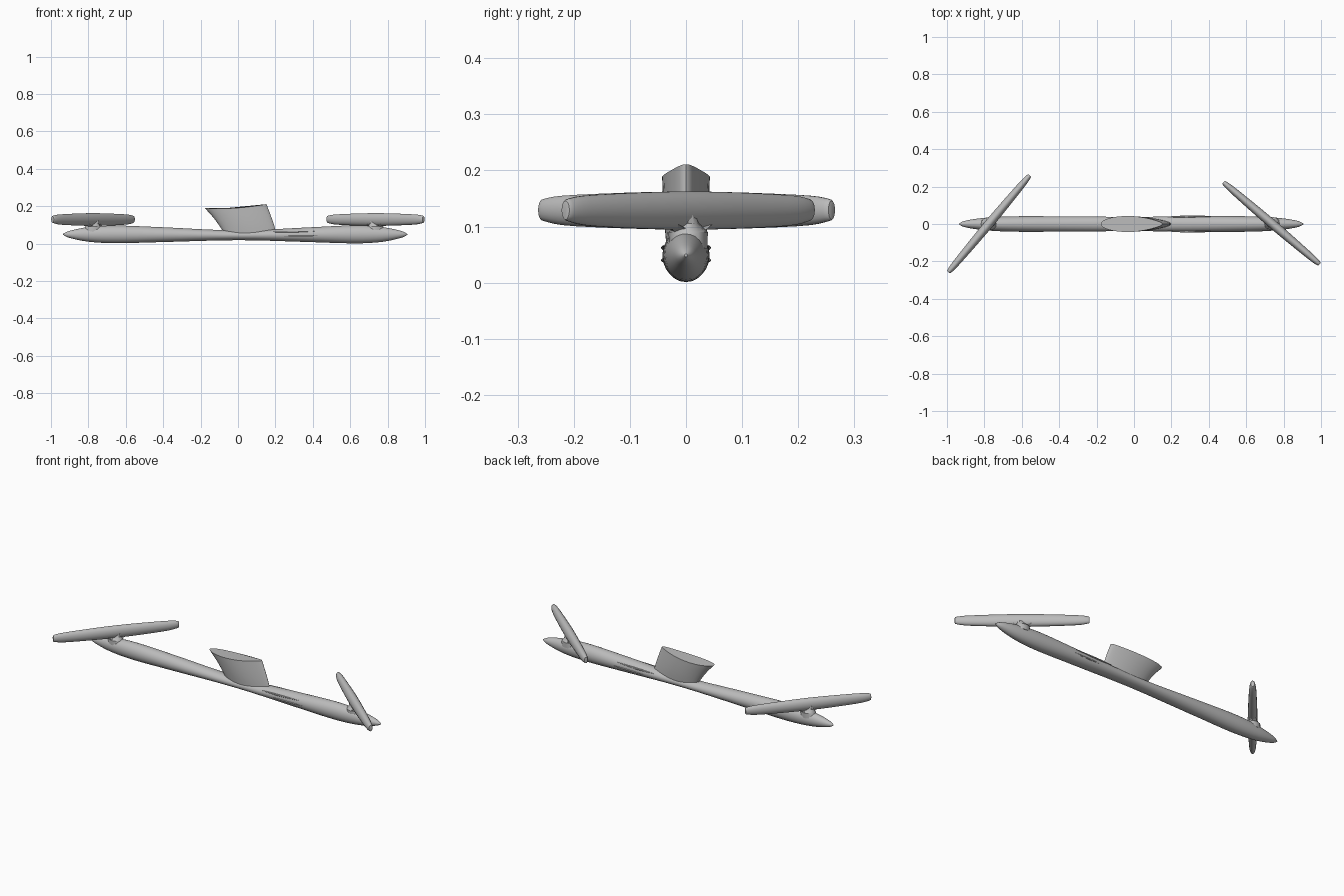
import bpy, bmesh, math
from mathutils import Vector

if "Cube" in bpy.data.objects:
    bpy.data.objects.remove(bpy.data.objects["Cube"])

grey = bpy.data.materials.new("plain grey")
grey.use_nodes = True
grey.diffuse_color = (0.5, 0.5, 0.5, 1)
grey.node_tree.nodes["Principled BSDF"].inputs["Base Color"].default_value = (0.5, 0.5, 0.5, 1)


def refine(stations, steps):
    """Catmull-Rom interpolation of station tuples."""
    p = [Vector(s) for s in stations]
    p = [p[0]] + p + [p[-1]]
    out = []
    for i in range(1, len(p) - 2):
        a, b, c, d = p[i - 1:i + 3]
        for k in range(steps):
            t = k / steps
            out.append(0.5 * (2 * b + (c - a) * t + (2 * a - 5 * b + 4 * c - d) * t ** 2
                              + (3 * b - a - 3 * c + d) * t ** 3))
    return out + [p[-1]]


def skin(name, rings, angle=35):
    """Join closed rings of points into a capped solid."""
    bm = bmesh.new()
    loops = [[bm.verts.new(v) for v in ring] for ring in rings]
    n = len(loops[0])
    for a, b in zip(loops, loops[1:]):
        for i in range(n):
            bm.faces.new((a[i], a[(i + 1) % n], b[(i + 1) % n], b[i]))
    bm.faces.new(loops[0])
    bm.faces.new(loops[-1])
    bmesh.ops.recalc_face_normals(bm, faces=bm.faces)
    mesh = bpy.data.meshes.new(name)
    bm.to_mesh(mesh)
    bm.free()
    mesh.materials.append(grey)
    ob = bpy.data.objects.new(name, mesh)
    bpy.context.collection.objects.link(ob)
    bpy.ops.object.select_all(action='DESELECT')
    ob.select_set(True)
    bpy.context.view_layer.objects.active = ob
    bpy.ops.object.shade_smooth_by_angle(angle=math.radians(angle))
    return ob


def spindle(name, origin, direction, stations, steps=4, n=18):
    """Loft ellipses along a level axis; station = (distance, half width, low, high)."""
    d = Vector(direction).normalized()
    side = Vector((-d.y, d.x, 0))
    rings = []
    for s, w, lo, hi in refine(stations, steps):
        ring = []
        for i in range(n):
            a = math.tau * i / n
            p = Vector(origin) + d * s + side * w * math.cos(a)
            p.z += (lo + hi) / 2 + (hi - lo) / 2 * math.sin(a)
            ring.append(p)
        rings.append(ring)
    return skin(name, rings)


# Long body, slightly waisted in the middle
spindle("body", (0, 0, 0), (1, 0, 0), [
    (-0.935, 0.003, 0.047, 0.052), (-0.90, 0.018, 0.03, 0.068),
    (-0.80, 0.033, 0.01, 0.088), (-0.65, 0.041, 0.002, 0.096),
    (-0.4, 0.041, 0.008, 0.087), (0, 0.038, 0.018, 0.07),
    (0.35, 0.042, 0.009, 0.085), (0.62, 0.041, 0.001, 0.097),
    (0.77, 0.033, 0.009, 0.088), (0.87, 0.018, 0.03, 0.068),
    (0.905, 0.003, 0.046, 0.051)], n=24)

# Slanted blades with their pylons and braces
for side, a, b in (("right", (-0.992, -0.258), (-0.558, 0.26)),
                   ("left", (0.992, -0.215), (0.478, 0.223))):
    a, b = Vector((*a, 0)), Vector((*b, 0))
    mid, run = (a + b) / 2, b - a
    h = run.length / 2
    spindle(side + "_blade", mid, run, [
        (-h, 0.006, 0.115, 0.143), (-h * 0.97, 0.013, 0.109, 0.15),
        (-h * 0.75, 0.019, 0.1, 0.157), (0, 0.024, 0.094, 0.163),
        (h * 0.75, 0.019, 0.1, 0.157), (h * 0.97, 0.013, 0.109, 0.15),
        (h, 0.006, 0.115, 0.143)])
    # Pylon flares out at the body
    rings = []
    for z, rx, ry in ((0.06, 0.05, 0.034), (0.09, 0.042, 0.035), (0.105, 0.03, 0.02), (0.125, 0.03, 0.015)):
        rings.append([mid + Vector((rx * math.cos(math.tau * i / 12),
                                    ry * math.sin(math.tau * i / 12), z)) for i in range(12)])
    skin(side + "_pylon", rings)
    # Small brace sloping up along the blade each way
    for end, s in (("rear", 1), ("front", -1)):
        rings = []
        for t, z, r in ((0.01, 0.088, 0.012), (0.085, 0.12, 0.004)):
            c = mid + run.normalized() * t * s + Vector((0, 0, z))
            across = Vector((-run.y, run.x, 0)).normalized() * r * 2
            up = Vector((0, 0, r))
            rings.append([c + across, c + up, c - across, c - up])
        skin(side + "_" + end + "_brace", rings)

# Raked centre fin with a dished top
n = 28
rings = []
for level, x0, x1, w in refine([(0, -0.075, 0.205, 0.034), (0.3, -0.10, 0.192, 0.038),
                                (0.65, -0.135, 0.173, 0.041), (1, -0.178, 0.152, 0.043)], 3):
    ring = []
    for i in range(n):
        a = math.tau * i / n
        u = 0.5 - 0.5 * math.cos(a)
        # Blunt at one end, pointed at the other
        y = w * math.sin(a) * (1.12 - 0.3 * u ** 2) * (1 - 0.25 * u ** 4)
        top = 0.19 - 0.022 * u + 0.043 * u ** 2
        ring.append((x0 + (x1 - x0) * u, y * 0.95, 0.055 + (top - 0.055) * level))
    rings.append(ring)
skin("centre_fin", rings)

# Slim strakes along the body flanks
for side, s in (("left", 1), ("right", -1)):
    for name, z, x in (("upper", 0.062, 0.18), ("lower", 0.04, 0.24)):
        strake = spindle(side + "_" + name + "_strake", (0, s * 0.039, 0), (1, 0, 0), [
            (x, 0.001, z - 0.001, z + 0.001), (x + 0.1, 0.006, z - 0.004, z + 0.004),
            (x + 0.23, 0.001, z + 0.003, z + 0.005)], n=6)
